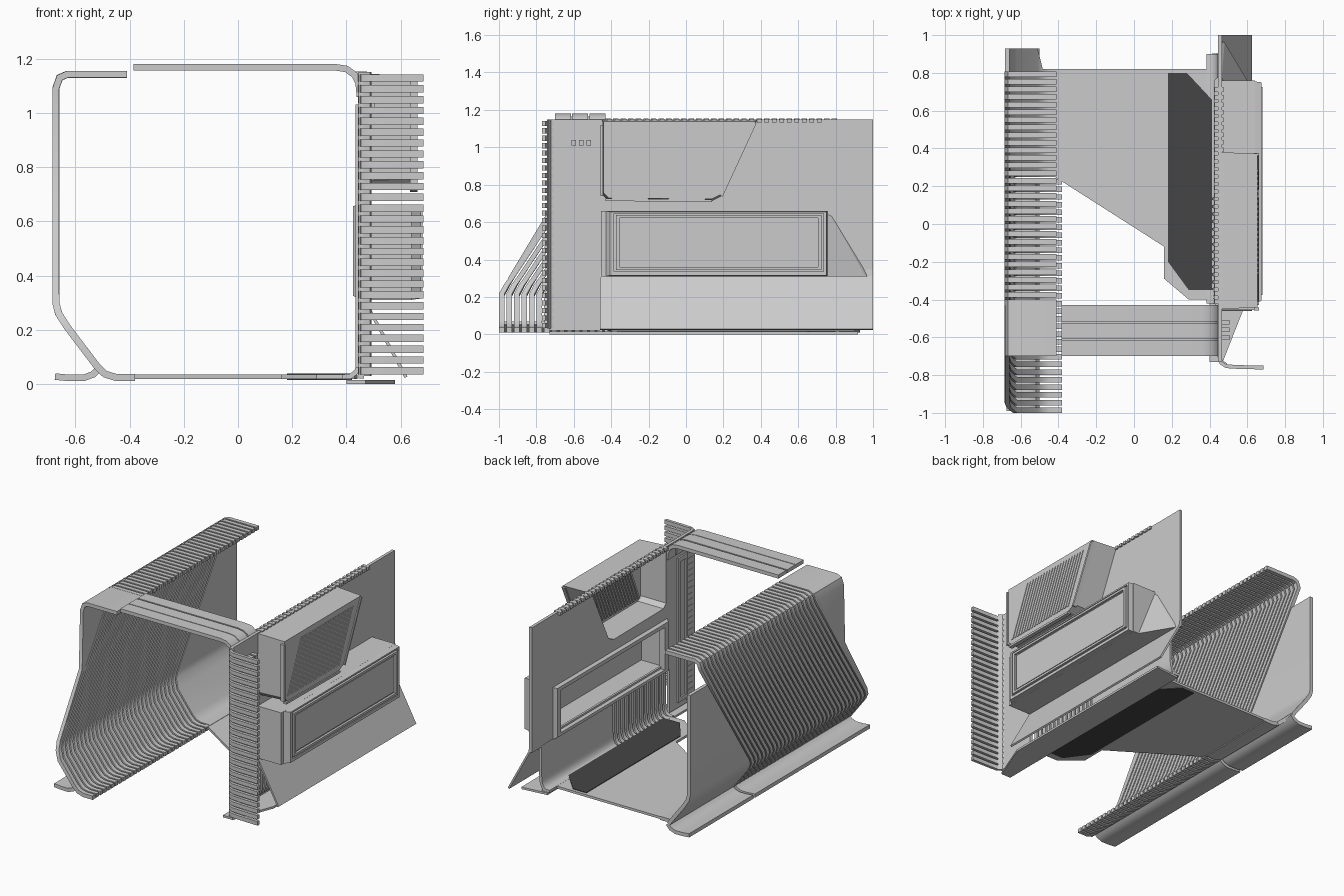
import bpy, bmesh
from mathutils import Vector

if "Cube" in bpy.data.objects:
    bpy.data.objects.remove(bpy.data.objects["Cube"])


def finish(name, bm, thick=0.0, smooth=False):
    bmesh.ops.recalc_face_normals(bm, faces=bm.faces)
    me = bpy.data.meshes.new(name)
    bm.to_mesh(me)
    bm.free()
    ob = bpy.data.objects.new(name, me)
    bpy.context.collection.objects.link(ob)
    bpy.ops.object.select_all(action='DESELECT')
    ob.select_set(True)
    bpy.context.view_layer.objects.active = ob
    if thick:
        m = ob.modifiers.new("thickness", 'SOLIDIFY')
        m.thickness, m.offset, m.use_even_offset = thick, 0, True
        bpy.ops.object.modifier_apply(modifier=m.name)
    if smooth:
        bpy.ops.object.shade_smooth_by_angle(angle=0.7)
    return ob


def strips(name, runs, thick, smooth=True):
    """Each run is a list of (point, point) pairs, skinned and thickened."""
    bm = bmesh.new()
    for run in runs:
        vs = [[bm.verts.new(p) for p in pair] for pair in run]
        for a, b in zip(vs, vs[1:]):
            bm.faces.new((a[0], a[1], b[1], b[0]))
    return finish(name, bm, thick, smooth)


def loft(name, a, b):
    bm = bmesh.new()
    va, vb = [bm.verts.new(p) for p in a], [bm.verts.new(p) for p in b]
    n = len(a)
    bm.faces.new(va)
    bm.faces.new(vb[::-1])
    for i in range(n):
        j = (i + 1) % n
        bm.faces.new((va[i], vb[i], vb[j], va[j]))
    return finish(name, bm)


def prism_x(name, yz, x0, x1, yz1=None):
    return loft(name, [(x0, y, z) for y, z in yz], [(x1, y, z) for y, z in (yz1 or yz)])


def prism_z(name, xy, z0, z1):
    return loft(name, [(x, y, z0) for x, y in xy], [(x, y, z1) for x, y in xy])


def rect(a, b, c, d):
    return [(a, c), (b, c), (b, d), (a, d)]


def inset(pts, d):
    """Shrink a polygon by moving its points towards the centre of its bounds."""
    ys, zs = [p[0] for p in pts], [p[1] for p in pts]
    cy, cz = (min(ys) + max(ys)) / 2, (min(zs) + max(zs)) / 2
    ky, kz = 1 - 2 * d / (max(ys) - min(ys)), 1 - 2 * d / (max(zs) - min(zs))
    return [(cy + (y - cy) * ky, cz + (z - cz) * kz) for y, z in pts]


def cut(ob, yz, x0, x1):
    cutter = prism_x("cutter", yz, x0, x1)
    cutter.hide_render = True
    m = ob.modifiers.new("cut", 'BOOLEAN')
    m.operation, m.object, m.solver = 'DIFFERENCE', cutter, 'EXACT'
    bpy.context.view_layer.objects.active = ob
    bpy.ops.object.modifier_apply(modifier=m.name)
    bpy.data.objects.remove(cutter)


def frange(a, b, step):
    return [a + i * step for i in range(int((b - a) / step + 0.5))]


# Left side: swept-back ribs sharing one cross-section
def lean(z):
    return 0.57 * min(1, max(0, (z - 0.22) / 0.86))


section = [(-0.41, 1.142), (-0.63, 1.142), (-0.658, 1.13), (-0.672, 1.09), (-0.672, 0.7), (-0.672, 0.3),
           (-0.662, 0.26), (-0.63, 0.21), (-0.52, 0.065), (-0.49, 0.036), (-0.45, 0.024), (-0.38, 0.024)]
strips("left_ribs", [[((x, y + lean(z), z), (x, y + 0.029 + lean(z), z)) for x, z in section]
                     for y in frange(-1.0, 0.25, 0.0403)], 0.026)


# Solid front corner panel on the left
def front_edge(z):
    return -0.7 - 0.3 * min(1, max(0, (0.72 - z) / 0.5))


strips("left_front_panel", [[((x, front_edge(z), z), (x, -1.0 + lean(z) + 0.012, z))
                             for x, z in section[:6]]], 0.024)

# Solid rear corner panel on the left
rear = [(-0.672, 0.97), (-0.672, 0.62)] + section[5:]
strips("left_rear_panel", [[((x, 0.25 + lean(z), z), (x, 0.93 if x < -0.5 else 0.82, z))
                            for x, z in rear]], 0.024)

# Outward foot rail along the left side
rail = [(-0.51, 0.06), (-0.535, 0.035), (-0.57, 0.022), (-0.62, 0.022), (-0.675, 0.027)]
strips("left_foot_rail", [[((x, a, z), (x, b, z)) for x, z in rail]
                          for a, b in ((-0.99, 0.23), (0.25, 0.93))], 0.024)

# Floor with a dark inlay
prism_z("floor", [(-0.42, 0.82), (-0.42, 0.25), (0.16, -0.12), (0.16, -0.29), (0.29, -0.40),
                  (0.43, -0.40), (0.44, 0.90), (0.39, 0.90), (0.39, 0.82)], 0.018, 0.034)
inlay = prism_z("floor_inlay", [(0.18, 0.80), (0.28, 0.80), (0.42, 0.65), (0.42, -0.35),
                                (0.29, -0.35), (0.18, -0.20)], 0.014, 0.038)
dark = bpy.data.materials.new("dark_grey")
dark.diffuse_color = (0.06, 0.06, 0.06, 1)
dark.use_nodes = True
dark.node_tree.nodes["Principled BSDF"].inputs["Base Color"].default_value = dark.diffuse_color
inlay.data.materials.append(dark)

# Overhead beam of three planks bending down into the right wall
beam = [(-0.385, 1.168), (0.36, 1.168), (0.40, 1.162), (0.43, 1.14), (0.445, 1.11), (0.45, 1.06)]
strips("top_beam", [[((x, y, z), (x, y + 0.085, z)) for x, z in beam]
                    for y in (-0.70, -0.61, -0.515)], 0.024)
strips("beam_web", [[((x, -0.69, z - 0.006), (x, -0.44, z - 0.006)) for x, z in beam]], 0.008)

# Right wall with openings into the two outside boxes
upper = [(-0.45, 1.145), (-0.45, 0.75), (-0.42, 0.72), (0.14, 0.715), (0.20, 0.745), (0.38, 1.145)]
lower = rect(-0.455, 0.76, 0.31, 0.66)
wall = prism_x("right_wall", rect(-0.73, 1.0, 0.31, 1.15), 0.445, 0.465)
cut(wall, inset(upper, 0.025), 0.4, 0.5)
cut(wall, rect(-0.38, 0.72, 0.345, 0.63), 0.4, 0.5)
prism_x("right_wall_front_foot", rect(-0.73, -0.46, 0.02, 0.31), 0.445, 0.465)
flare = [(0.457, 0.36), (0.465, 0.31), (0.62, 0.025)]
strips("right_wall_flare", [[((x, -0.46, z), (x, 1.0, z)) for x, z in flare]], 0.012, False)

# Upper outside box, hollow, with a slanted grille on its outer face
box = prism_x("upper_box", upper, 0.46, 0.655, inset(upper, 0.008))
cut(box, inset(upper, 0.025), 0.4, 0.635)
for name, x in (("upper_box_outer_grille", 0.655), ("upper_box_inner_grille", 0.632)):
    strips(name, [[((x, y, 0.76), (x, y + 0.014, 0.76)),
                   ((x, y + 0.145, 1.10), (x, y + 0.159, 1.10))]
                  for y in frange(-0.41, 0.17, 0.027)], 0.008, False)
# Lip following the grille edge
for a, b in (((-0.45, 1.12), (-0.45, 0.74)), ((-0.43, 0.72), (0.14, 0.715)), ((0.19, 0.74), (0.37, 1.13))):
    strips("upper_box_lip", [[((0.635, *a), (0.662, *a)), ((0.635, *b), (0.662, *b))]], 0.014, False)

# Lower outside box with chamfered ends and a framed window panel
box = prism_x("lower_box", lower, 0.46, 0.64)
cut(box, inset(lower, 0.03), 0.4, 0.63)
face = prism_x("lower_box_face", rect(-0.43, 0.755, 0.31, 0.66), 0.638, 0.675, rect(-0.405, 0.75, 0.315, 0.655))
cut(face, rect(-0.385, 0.735, 0.335, 0.645), 0.665, 0.7)
frame = prism_x("window_frame", rect(-0.375, 0.725, 0.345, 0.637), 0.66, 0.68)
cut(frame, rect(-0.355, 0.705, 0.36, 0.622), 0.64, 0.7)
prism_x("window_panel", rect(-0.345, 0.695, 0.37, 0.612), 0.66, 0.672)

# Inner frame around the lower opening
ring = prism_x("inner_window_frame", rect(-0.42, 0.76, 0.325, 0.655), 0.424, 0.447,
               rect(-0.44, 0.78, 0.315, 0.665))
cut(ring, rect(-0.38, 0.72, 0.345, 0.63), 0.4, 0.5)

# Tapered fairing behind the lower box
loft("rear_fairing", [(0.46, 0.76, 0.31), (0.60, 0.76, 0.31), (0.47, 0.76, 0.64)],
     [(0.46, 0.98, 0.31), (0.48, 0.96, 0.31), (0.465, 0.78, 0.63)])

# Front rib column on the right
col = [(0.452, -0.64), (0.452, -0.70), (0.462, -0.735), (0.49, -0.753), (0.55, -0.757), (0.685, -0.76)]
strips("right_front_ribs", [[((x, y, z), (x, y, z + 0.027)) for x, y in col]
                            for z in frange(0.035, 1.155, 0.04)], 0.02)
strips("front_rib_backing", [[((x, y + 0.012, 0.03), (x, y + 0.012, 1.15)) for x, y in col[1:4]]], 0.008)
# Tall slim frame on the inside of the front wall strip
slim = prism_x("inner_slim_frame", rect(-0.64, -0.54, 0.06, 1.03), 0.434, 0.447)
cut(slim, rect(-0.62, -0.56, 0.09, 1.0), 0.43, 0.45)
# Three small pegs
for y in (-0.60, -0.56, -0.52):
    prism_x("wall_peg", rect(y - 0.013, y + 0.013, 1.01, 1.04), 0.46, 0.505)

# Curved junction between floor and right wall: ribs in front, solid behind
curve = [(0.385, 0.026), (0.415, 0.028), (0.437, 0.045), (0.448, 0.075), (0.452, 0.12), (0.452, 0.32)]
strips("right_floor_ribs", [[((x, y, z), (x, y + 0.026, z)) for x, z in curve]
                            for y in frange(-0.42, 0.14, 0.04)], 0.018)
strips("right_floor_cove", [[((x, 0.14, z), (x, 0.90, z)) for x, z in curve]], 0.018)
prism_z("right_sill", [(0.40, -0.73), (0.47, -0.73), (0.58, -0.45), (0.58, 0.92), (0.40, 0.90)], 0.0, 0.014)
# Short rib ends along the top of the right wall
strips("right_top_ribs", [[((0.425, y, 1.142), (0.425, y + 0.024, 1.142)),
                           ((0.475, y, 1.142), (0.475, y + 0.024, 1.142))]
                          for y in frange(-0.42, 0.75, 0.04)], 0.02, False)
